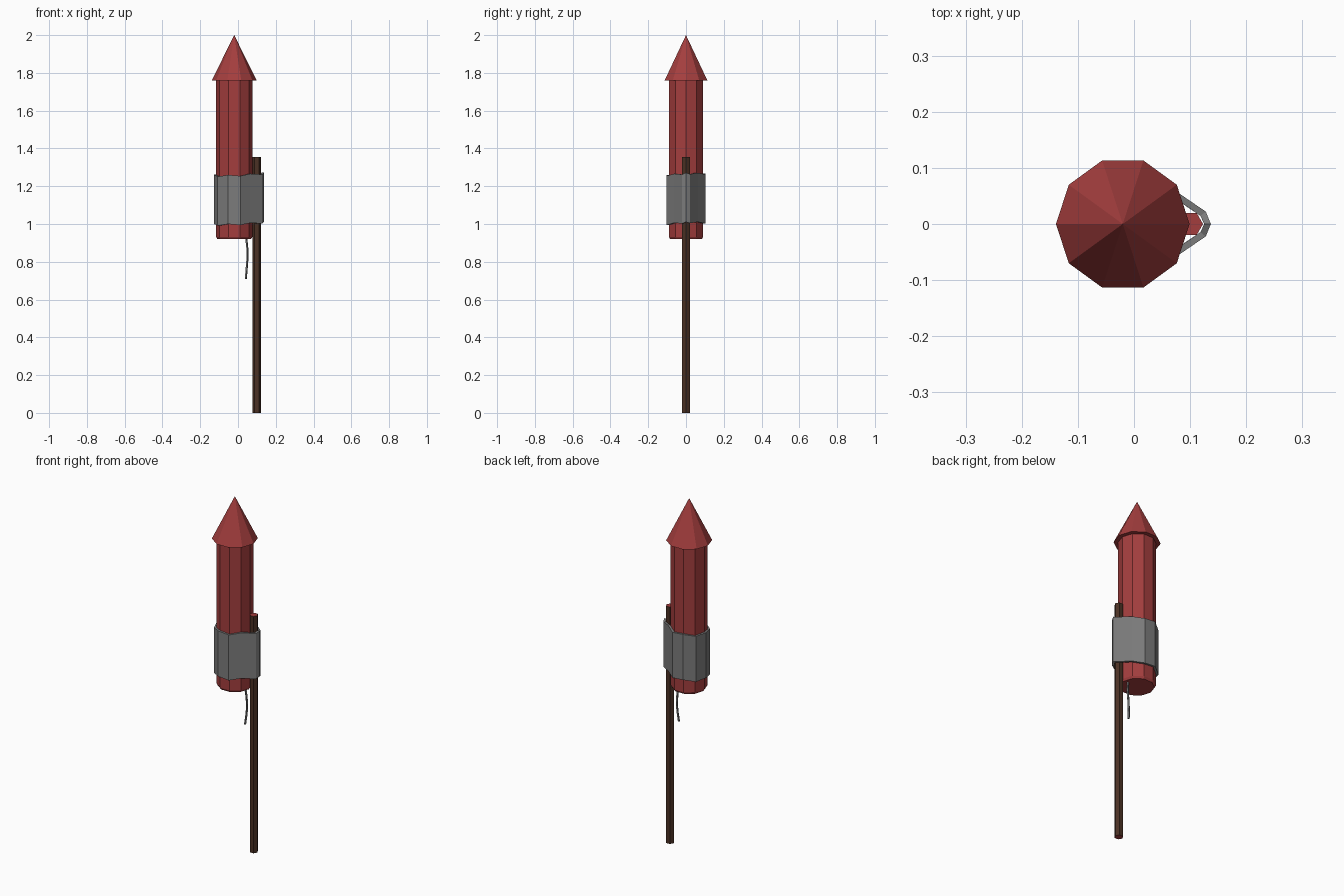
import bpy, math
from math import cos, sin, radians

if "Cube" in bpy.data.objects:
    bpy.data.objects.remove(bpy.data.objects["Cube"])

def material(name, rgb):
    m = bpy.data.materials.new(name)
    m.diffuse_color = (*rgb, 1)
    m.use_nodes = True
    m.node_tree.nodes["Principled BSDF"].inputs["Base Color"].default_value = m.diffuse_color
    return m

red = material("red paper", (0.37, 0.048, 0.048))
grey = material("grey tape", (0.2, 0.2, 0.2))
brown = material("brown wood", (0.07, 0.031, 0.018))

def make(name, verts, faces, *mats):
    me = bpy.data.meshes.new(name)
    me.from_pydata(verts, [], faces)
    ob = bpy.data.objects.new(name, me)
    bpy.context.collection.objects.link(ob)
    for m in mats:
        me.materials.append(m)
    return ob

def loft(name, rings, mats, caps=True):
    """Skin a list of equal-length vertex rings, bottom to top."""
    n = len(rings[0])
    verts = [v for r in rings for v in r]
    faces = [(k*n + i, k*n + (i+1) % n, (k+1)*n + (i+1) % n, (k+1)*n + i)
             for k in range(len(rings) - 1) for i in range(n)]
    if caps:
        faces += [tuple(range(n))[::-1], tuple(range(len(verts) - n, len(verts)))]
    return make(name, verts, faces, *mats)

def ring(cx, cy, r, z, n):
    return [(cx + r*cos(math.tau*i/n), cy + r*sin(math.tau*i/n), z) for i in range(n)]

CX = -0.02

# Paper tube with a small chamfer at the foot
loft("rocket_body", [ring(CX, 0, r, z, 10) for r, z in
                     ((0.089, 0.92), (0.096, 0.932), (0.096, 1.765))], [red])

# Overhanging nose cone
cone = ring(CX, 0, 0.119, 1.76, 10) + [(CX, 0, 2.0)]
make("nose_cone", cone, [tuple(range(10))[::-1]] +
     [(i, (i+1) % 10, 10) for i in range(10)], red)

# Hexagonal stick, brown sides with red ends
stick = loft("guide_stick", [ring(0.1, 0, 0.023, z, 6) for z in (0, 1.355)], [brown, red])
for p in stick.data.polygons:
    if abs(p.normal.z) > 0.5:
        p.material_index = 1

# Tape wrapped round tube and stick, slightly slanted
outline = [(CX + 0.108*cos(radians(a)), 0.108*sin(radians(a))) for a in range(36, 325, 36)]
outline += [(0.128, -0.022), (0.137, 0), (0.128, 0.022)]
tape = loft("tape_band", [[(x, y, z + 0.04*x + 0.04*y + 0.004*(-1)**i)
                           for i, (x, y) in enumerate(outline)] for z in (1.002, 1.262)],
            [grey], caps=False)
mod = tape.modifiers.new("thickness", 'SOLIDIFY')
mod.thickness = 0.012
mod.offset = -1

# Bent fuse
path = [(0.043, 0.004, 0.925), (0.049, 0.008, 0.87), (0.049, 0.014, 0.81),
        (0.045, 0.012, 0.76), (0.041, 0.006, 0.71)]
loft("fuse", [ring(x, y, 0.006, z, 5) for x, y, z in path[::-1]], [grey])
